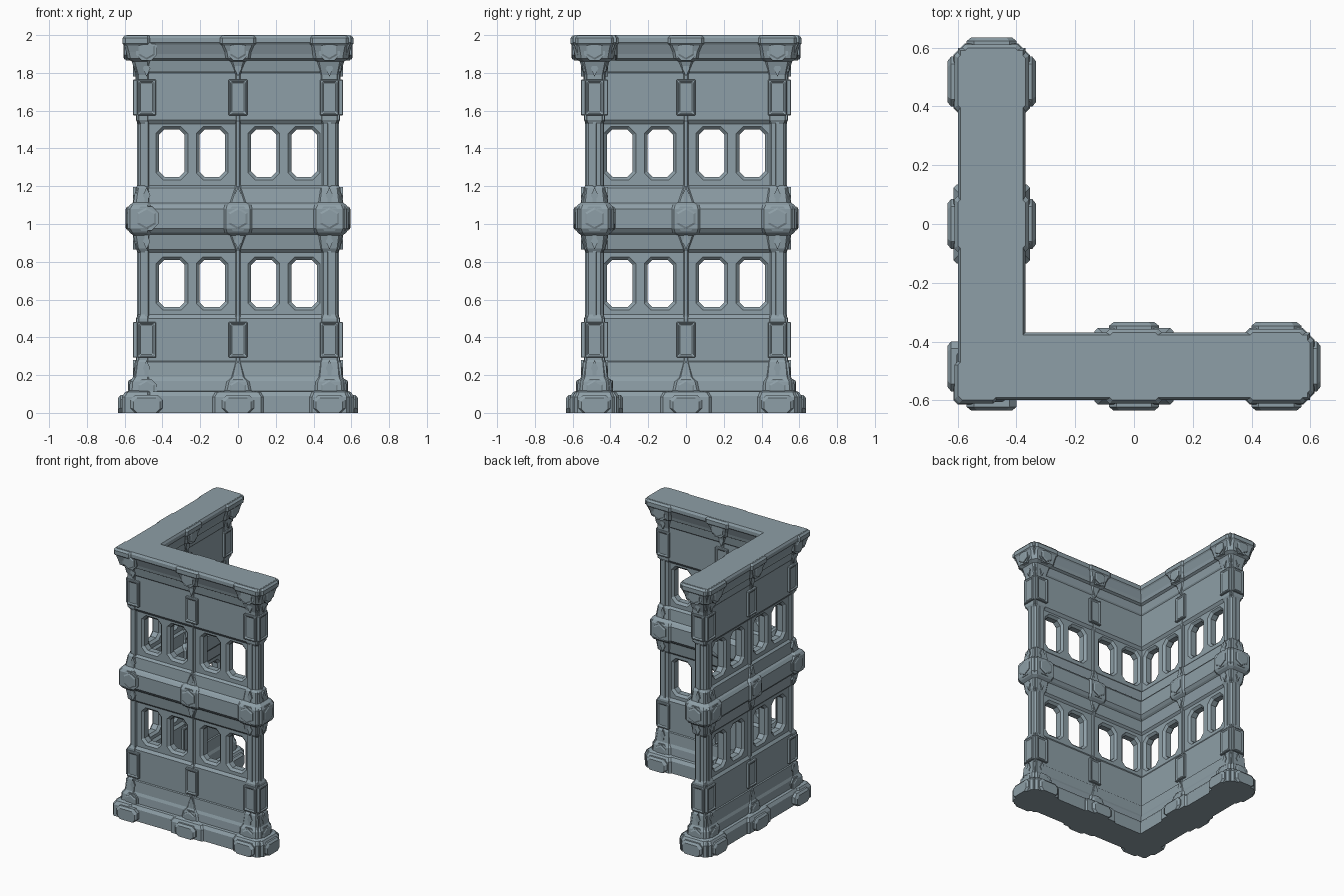
import bpy, bmesh
from math import radians, sin, cos, pi
from mathutils import Matrix

cube = bpy.data.objects.get("Cube")
if cube:
    bpy.data.objects.remove(cube)

C = 0.484  # distance of wall centre lines from the middle

stone = bpy.data.materials.new("blue_grey_stone")
stone.use_nodes = True
colour = (0.27, 0.345, 0.385, 1)
stone.diffuse_color = colour
stone.node_tree.nodes["Principled BSDF"].inputs["Base Color"].default_value = colour


def make(name, solids):
    """One object from several lofted solids, each a list of rings."""
    bm = bmesh.new()
    for rings in solids:
        loops = [[bm.verts.new(p) for p in ring] for ring in rings]
        n = len(loops[0])
        for a, b in zip(loops, loops[1:]):
            for i in range(n):
                j = (i + 1) % n
                bm.faces.new((a[i], a[j], b[j], b[i]))
        bm.faces.new(loops[0][::-1])
        bm.faces.new(loops[-1])
    bmesh.ops.recalc_face_normals(bm, faces=bm.faces)
    mesh = bpy.data.meshes.new(name)
    bm.to_mesh(mesh)
    bm.free()
    mesh.materials.append(stone)
    obj = bpy.data.objects.new(name, mesh)
    bpy.context.collection.objects.link(obj)
    return obj


def octagon(x0, x1, y0, y1, k):
    """Rectangle with chamfered corners."""
    return [(x0 + k, y0), (x1 - k, y0), (x1, y0 + k), (x1, y1 - k),
            (x1 - k, y1), (x0 + k, y1), (x0, y1 - k), (x0, y0 + k)]


def hexagon(r):
    return [(r * sin(i * pi / 3), r * cos(i * pi / 3)) for i in range(6)]


# Ornament sites: column position and the facing angle (0 faces the front)
SITES = [Matrix.Translation((x, y, 0)) @ Matrix.Rotation(radians(a), 4, "Z")
         for x, y, angles in ((-C, -C, (0, 270)), (C, -C, (0, 90, 180)),
                              (-C, C, (90, 180, 270)), (0, -C, (0, 180)),
                              (-C, 0, (90, 270)))
         for a in angles]


def facing(m, layers):
    """Rings stacked outward; each layer is (depth, centre height, outline)."""
    return [[m @ Matrix.Translation((u, -w, z + v)).to_translation()
             for u, v in outline] for w, z, outline in layers]


def ornament(name, layers):
    return make(name, [facing(m, layers) for m in SITES])


# L-shaped wall: (height, half thickness) moulding profile
WALL = [(0, .115), (.09, .115), (.112, .1), (.115, .08), (.17, .075),
        (.19, .066), (.27, .06), (.275, .053), (.5, .053), (.52, .038),
        (.85, .038), (.865, .052), (.945, .062), (.955, .075), (.975, .09),
        (1.08, .09), (1.1, .075), (1.11, .062), (1.19, .052), (1.205, .038),
        (1.53, .038), (1.55, .053), (1.8, .053), (1.81, .06), (1.865, .068),
        (1.875, .085), (1.9, .09), (1.95, .108), (1.96, .115), (1.985, .115), (2, .106)]


def l_ring(z, d):
    e, i = C + d, -C + d
    return [(x, y, z) for x, y in ((-e, -e), (e, -e), (e, i), (i, i), (i, e), (-e, e))]


wall = make("wall", [[l_ring(z, d) for z, d in WALL]])

# Window openings, flared at both wall faces
cuts = []
for angle in (0, -90):
    turn = Matrix.Rotation(radians(angle), 4, "Z")
    for s in (-.35, -.137, .137, .35):
        for z in (.685, 1.375):
            m = turn @ Matrix.Translation((s, -C, 0))
            layers = []
            for w, g in ((-.045, .023), (-.022, 0), (.022, 0), (.045, .023)):
                a, b = .068 + g, .125 + g
                layers.append((w, z, octagon(-a, a, -b, b, .028 + g * .5)))
            cuts.append(facing(m, layers))
cutter = make("window_cutter", cuts)
cutter.hide_render = True
mod = wall.modifiers.new("windows", "BOOLEAN")
mod.operation = "DIFFERENCE"
mod.solver = "EXACT"
mod.object = cutter
cut_mesh = bpy.data.meshes.new_from_object(
    wall.evaluated_get(bpy.context.evaluated_depsgraph_get()))
wall.modifiers.clear()
wall.data = cut_mesh
bpy.data.objects.remove(cutter)

# Piers: (height, half depth, half width of the middle piers)
PIER = [(0, .13, .135), (.085, .13, .135), (.11, .115, .12), (.118, .092, .07),
        (.165, .088, .06), (.19, .072, .04), (.27, .062, .02), (.28, .056, .015),
        (.5, .056, .015), (.52, .046, .013), (.85, .046, .013), (.87, .058, .02),
        (.94, .07, .045), (.955, .09, .07), (.975, .102, .075), (1.08, .102, .075),
        (1.1, .09, .07), (1.115, .07, .045), (1.19, .058, .02), (1.205, .046, .013),
        (1.53, .046, .013), (1.55, .056, .015), (1.79, .058, .015), (1.86, .078, .04),
        (1.875, .1, .065), (1.91, .108, .07), (1.945, .118, .085), (1.955, .127, .095),
        (1.985, .127, .095), (1.999, .115, .085)]
corner, ends, middles = [], [], []
for z, p, w in PIER:
    k = p * .3
    corner.append([(x, y, z) for x, y in octagon(-C - p, -C + .02, -C - p, -C + .02, .015)])
    ends.append([(x, y, z) for x, y in octagon(C - p, C + p, -C - p, -C + p, k)])
    middles.append([(x, y, z) for x, y in octagon(-w, w, -C - p, -C + p, min(.012, w * .5))])


def swapped(rings):
    return [[(y, x, z) for x, y, z in ring] for ring in rings]


make("corner_pier", [corner])
make("end_piers", [ends, swapped(ends)])
make("middle_piers", [middles, swapped(middles)])

# Plinth blocks
ornament("plinth_blocks", [(.09, 0, octagon(-.085, .085, 0, .095, .025)),
                           (.138, 0, octagon(-.085, .085, 0, .095, .025)),
                           (.15, 0, octagon(-.07, .07, 0, .08, .02))])

# Framed panels with sunken centres
for name, z in (("lower_panels", .387), ("upper_panels", 1.67)):
    ornament(name, [(w, z, octagon(-.05 + g, .05 - g, -.095 + g, .095 - g, .004))
                    for w, g in ((.03, 0), (.068, 0), (.072, .004), (.072, .01), (.065, .018))])

# Hexagonal studs on the base, belt and cornice
for name, z, size, depth in (("base_studs", .125, .05, .098),
                             ("belt_studs", 1.03, .058, .112),
                             ("cornice_studs", 1.92, .05, .122)):
    a = size * 1.1
    ornament(name + "_seat", [(.04, z, octagon(-a, a, -a, a, a * .55)),
                              (depth - .012, z, octagon(-a, a, -a, a, a * .55))])
    ornament(name, [(.04, z, hexagon(size)), (depth - .005, z, hexagon(size)),
                    (depth, z, hexagon(size * .8))])

# Pointed finials above and below the mouldings
for name, z, way in (("base_finials", .19, 1), ("belt_lower_finials", .955, -1),
                     ("belt_upper_finials", 1.105, 1), ("cornice_finials", 1.87, -1)):
    shape = [(-.01, 0), (-.01, .03 * way), (-.02, .045 * way), (0, .09 * way),
             (.02, .045 * way), (.01, .03 * way), (.01, 0)]
    ornament(name, [(.03, z, shape), (.071, z, shape)])

# Slim ribs up the columns between the mouldings
for name, z in (("lower_ribs", .685), ("upper_ribs", 1.37)):
    ornament(name, [(.03, z, octagon(-.012, .012, -.175, .175, .004)),
                    (.051, z, octagon(-.008, .008, -.175, .175, .004))])
